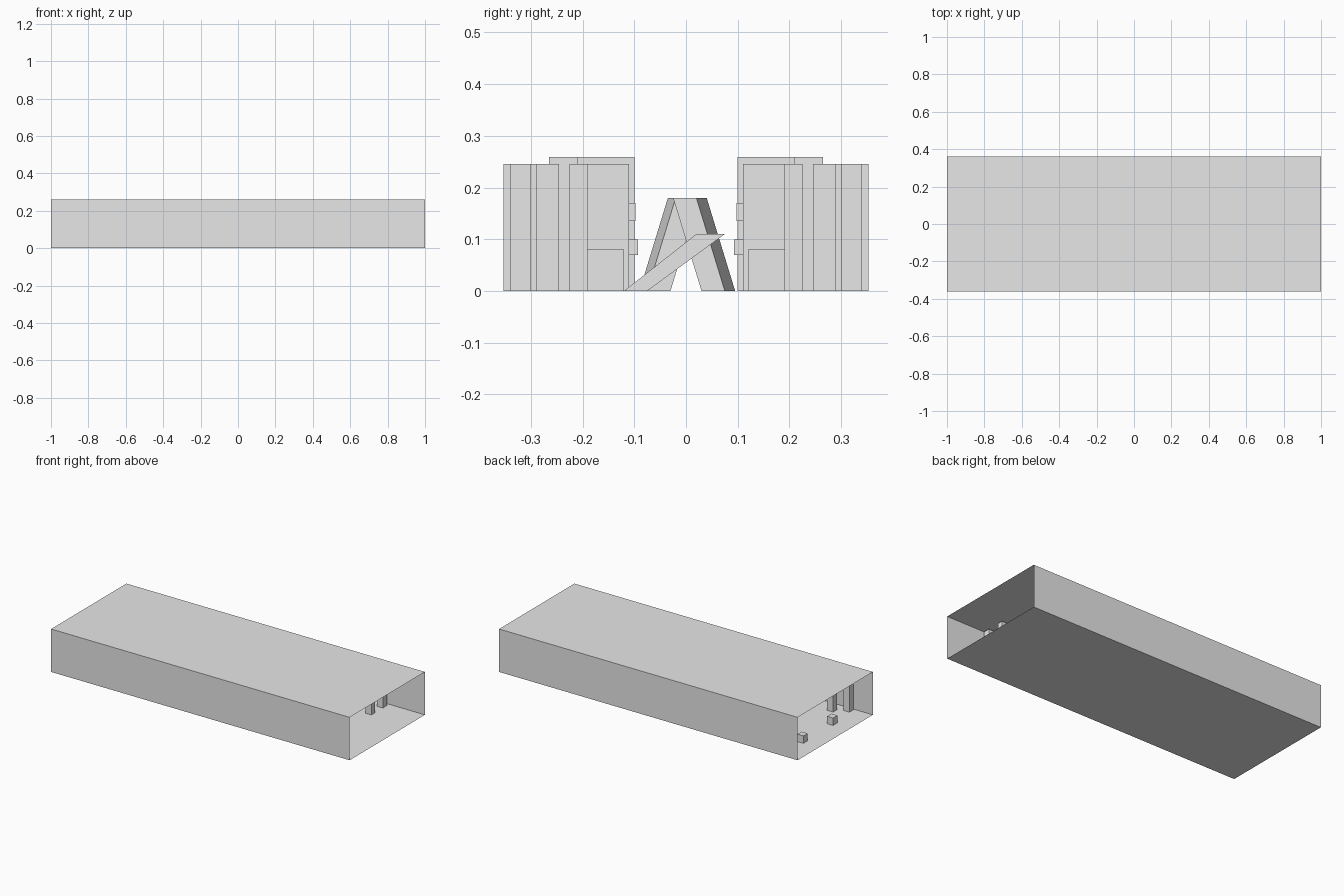
import bpy
import bmesh

cube = bpy.data.objects.get("Cube")
if cube:
    bpy.data.objects.remove(cube, do_unlink=True)

grey = bpy.data.materials.new("light_grey")
grey.use_nodes = True
grey.diffuse_color = (0.8, 0.8, 0.8, 1)
grey.node_tree.nodes["Principled BSDF"].inputs["Base Color"].default_value = (0.8, 0.8, 0.8, 1)


def finish(name, bm):
    bmesh.ops.recalc_face_normals(bm, faces=bm.faces)
    mesh = bpy.data.meshes.new(name)
    bm.to_mesh(mesh)
    bm.free()
    mesh.materials.append(grey)
    obj = bpy.data.objects.new(name, mesh)
    bpy.context.collection.objects.link(obj)
    return obj


def prism(name, profile, x0, x1, skew=0.0, caps=True):
    """Extrude a y-z profile along x; skew slides the far end sideways."""
    bm = bmesh.new()
    near = [bm.verts.new((x1, y, z)) for y, z in profile]
    far = [bm.verts.new((x0, y + skew, z)) for y, z in profile]
    for i in range(len(profile)):
        j = (i + 1) % len(profile)
        bm.faces.new((near[i], near[j], far[j], far[i]))
    if caps:
        bm.faces.new(near)
        bm.faces.new(far[::-1])
    return finish(name, bm)


def rect(y0, y1, z0, z1):
    return [(y0, z0), (y1, z0), (y1, z1), (y0, z1)]


def box_pair(name, x, depth, y0, y1, z1, z0=0.0):
    """One box on each side of the central aisle."""
    for side, s in (("left", 1), ("right", -1)):
        prism(f"{name}_{side}", rect(s * y0, s * y1, z0, z1), x - depth / 2, x + depth / 2)


# Thin hall shell, open at both ends
prism("hall_shell", rect(-0.36, 0.36, 0, 0.26), -1, 1, caps=False)

# Slim columns: x, inner y, outer y
columns = [(0.74, 0.19, 0.225), (0.74, 0.30, 0.34), (0.54, 0.245, 0.29),
           (0.30, 0.29, 0.353), (0.05, 0.265, 0.30), (-0.25, 0.30, 0.34),
           (-0.50, 0.21, 0.245), (-0.78, 0.265, 0.30), (-0.855, 0.315, 0.353)]
for i, (x, y0, y1) in enumerate(columns):
    box_pair(f"column_{i + 1}", x, 0.04, y0, y1, 0.245)

# Broad blocks beside the aisle
box_pair("front_block", 0.42, 0.14, 0.11, 0.19, 0.245)
box_pair("crate", 0.56, 0.07, 0.12, 0.19, 0.08)
box_pair("tall_block", 0.0, 0.16, 0.10, 0.21, 0.259)
box_pair("tall_block_wing", -0.12, 0.08, 0.135, 0.265, 0.259)
box_pair("rear_block", -0.42, 0.12, 0.11, 0.19, 0.245)

# Small ledges and loose cubes
box_pair("upper_ledge", 0.25, 0.04, 0.098, 0.13, 0.17, 0.135)
box_pair("middle_ledge", 0.18, 0.04, 0.093, 0.13, 0.10, 0.07)
box_pair("small_cube", -0.88, 0.04, 0.122, 0.162, 0.045)

# Leaning beams alternating along the aisle
low_beam = [(-0.12, 0), (-0.075, 0), (0.075, 0.11), (0.02, 0.11)]
tall_beam = [(0.03, 0), (0.075, 0), (0.02, 0.18), (-0.025, 0.18)]
mirrored = [(-y, z) for y, z in tall_beam]
prism("low_leaning_beam", low_beam, 0.62, 0.68)
prism("front_leaning_beam", tall_beam, 0.12, 0.20, skew=0.02)
prism("middle_leaning_beam", mirrored, -0.32, -0.24, skew=-0.015)
prism("rear_leaning_beam", tall_beam, -0.66, -0.58, skew=0.02)
